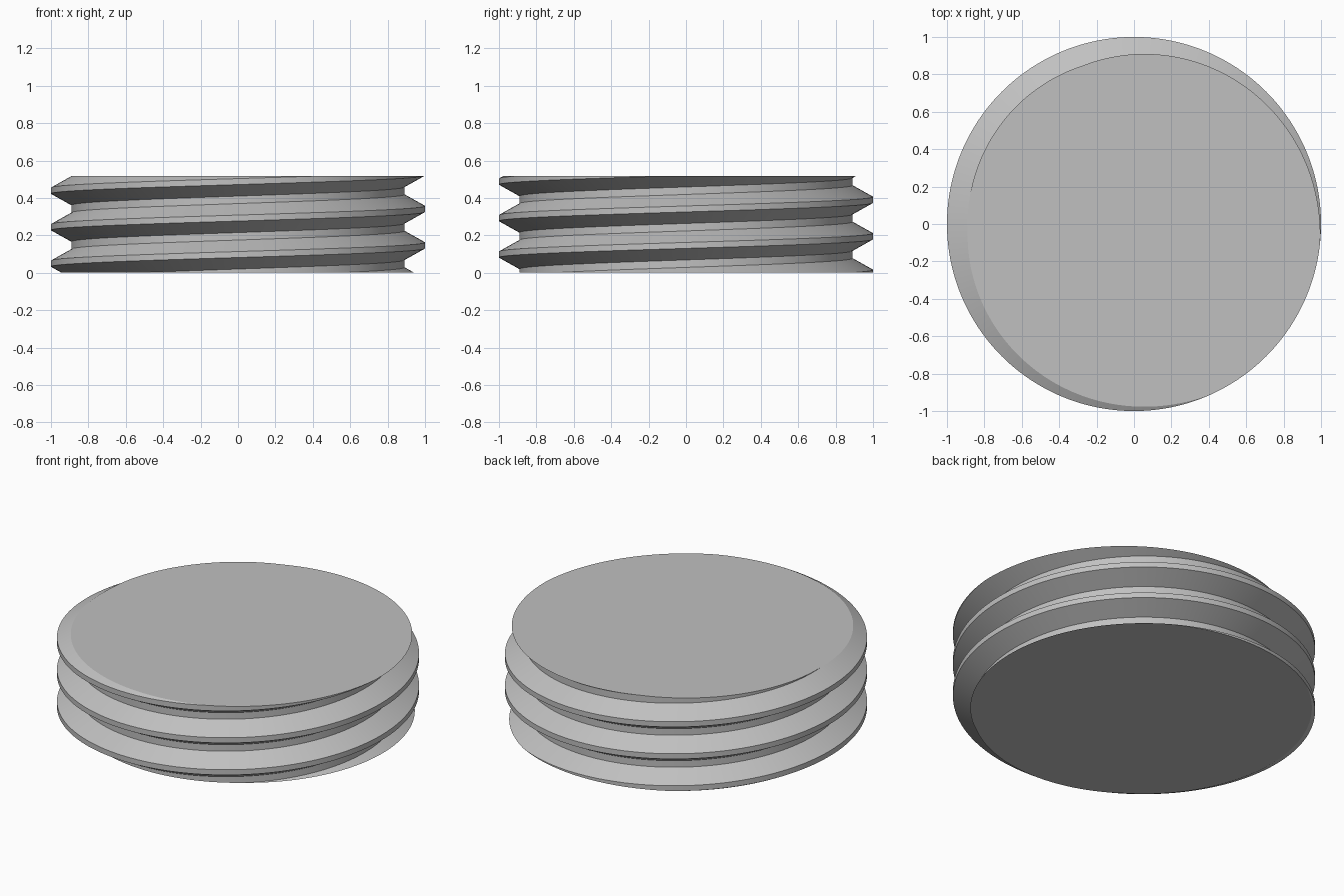
import bpy, bmesh
from math import cos, sin, pi

cube = bpy.data.objects.get("Cube")
if cube:
    bpy.data.objects.remove(cube, do_unlink=True)

HEIGHT = 0.517
PITCH = 0.195
CREST, ROOT = 0.032, 0.04          # flat widths of the thread
FLANK = (PITCH - CREST - ROOT) / 2
MAJOR, MINOR = 1.0, 0.89
START = 0.146                      # crest height at the +x side
STEPS = 192
TURNS = range(-2, 5)

# One pitch of the thread profile: (radius, height)
tooth = [
    (MAJOR, -CREST / 2),
    (MAJOR, CREST / 2),
    (MINOR, CREST / 2 + FLANK),
    (MINOR, CREST / 2 + FLANK + ROOT),
]
profile = [(r, START + z + k * PITCH) for k in TURNS for r, z in tooth]
rows = len(profile)

# Right-handed helical skin; each full turn joins the next tooth up
bm = bmesh.new()
columns = []
for i in range(STEPS):
    a = 2 * pi * i / STEPS
    rise = PITCH * i / STEPS
    columns.append([bm.verts.new((r * cos(a), r * sin(a), z + rise))
                    for r, z in profile])
for i in range(STEPS):
    last = i == STEPS - 1
    here, there = columns[i], columns[0 if last else i + 1]
    shift = len(tooth) if last else 0
    for j in range(rows - 1 - shift):
        bm.faces.new((here[j], there[j + shift],
                      there[j + 1 + shift], here[j + 1]))

# Trim flat at both ends and cap
for z, direction in ((0, -1), (HEIGHT, 1)):
    bmesh.ops.bisect_plane(bm, geom=bm.verts[:] + bm.edges[:] + bm.faces[:],
                           dist=1e-6, plane_co=(0, 0, z),
                           plane_no=(0, 0, direction), clear_outer=True)
bmesh.ops.remove_doubles(bm, verts=bm.verts[:], dist=1e-5)
bmesh.ops.holes_fill(bm, edges=[e for e in bm.edges if e.is_boundary], sides=0)
bmesh.ops.recalc_face_normals(bm, faces=bm.faces[:])

mesh = bpy.data.meshes.new("threaded_disc")
bm.to_mesh(mesh)
bm.free()
disc = bpy.data.objects.new("threaded_disc", mesh)
bpy.context.collection.objects.link(disc)

# Plain grey finish
grey = bpy.data.materials.new("light_grey")
grey.use_nodes = True
colour = (0.53, 0.53, 0.53, 1)
grey.diffuse_color = colour
grey.node_tree.nodes["Principled BSDF"].inputs["Base Color"].default_value = colour
mesh.materials.append(grey)

# Smooth around the thread, sharp at its edges
bpy.ops.object.select_all(action="DESELECT")
disc.select_set(True)
bpy.context.view_layer.objects.active = disc
bpy.ops.object.shade_smooth_by_angle(angle=pi / 9)
